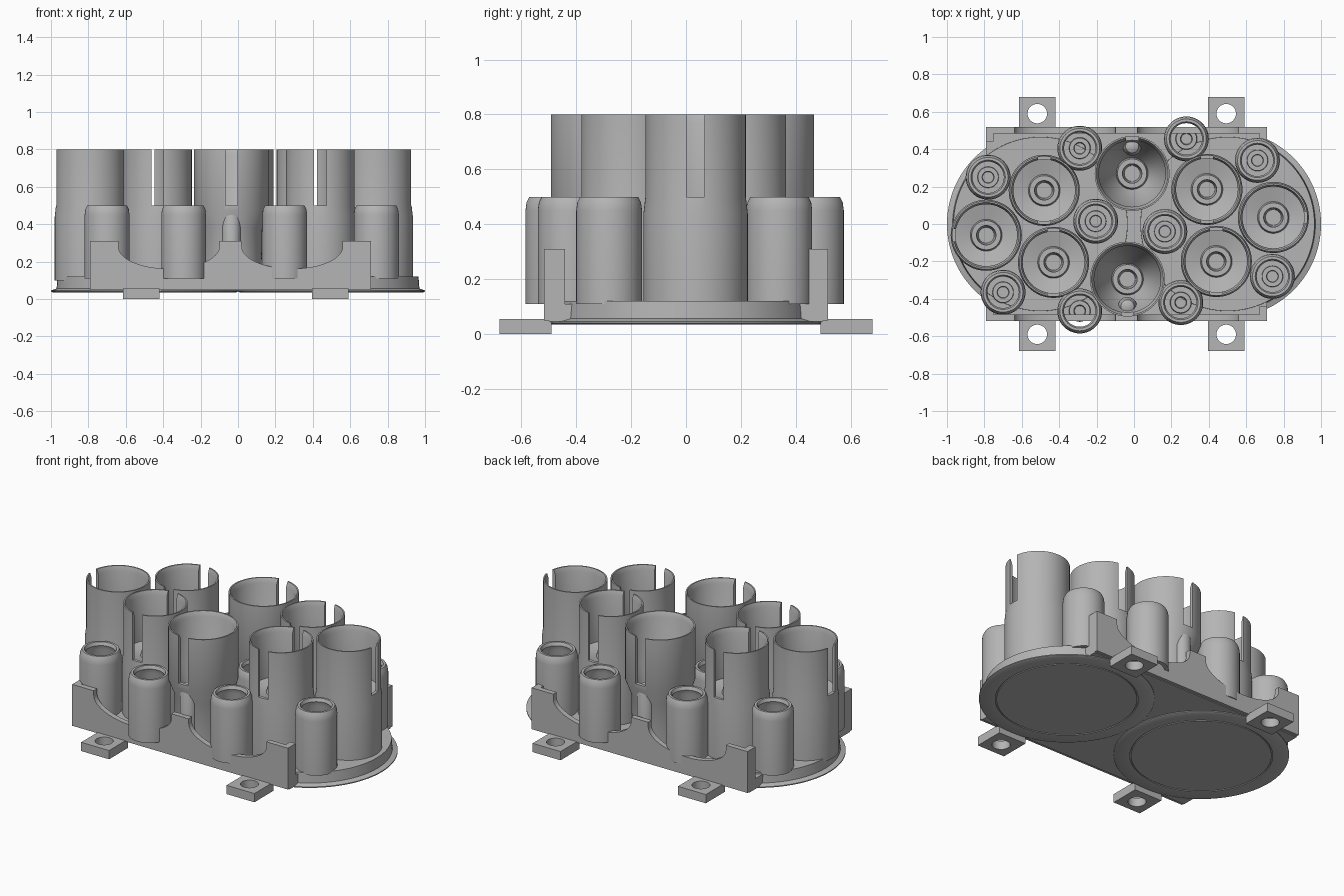
import bpy, bmesh, math
from mathutils import Vector, Matrix

cube = bpy.data.objects.get("Cube")
if cube:
    bpy.data.objects.remove(cube)

grey = bpy.data.materials.new("plain_grey")
grey.use_nodes = True
colour = (0.46, 0.46, 0.46, 1)
grey.diffuse_color = colour
grey.node_tree.nodes["Principled BSDF"].inputs["Base Color"].default_value = colour


def finish(name, bm, loc=(0, 0, 0)):
    bmesh.ops.remove_doubles(bm, verts=bm.verts, dist=1e-5)
    bmesh.ops.recalc_face_normals(bm, faces=bm.faces)
    mesh = bpy.data.meshes.new(name)
    bm.to_mesh(mesh)
    bm.free()
    ob = bpy.data.objects.new(name, mesh)
    ob.location = loc
    mesh.materials.append(grey)
    bpy.context.collection.objects.link(ob)
    return ob


def activate(ob):
    bpy.ops.object.select_all(action='DESELECT')
    ob.select_set(True)
    bpy.context.view_layer.objects.active = ob


def smooth(ob):
    activate(ob)
    bpy.ops.object.shade_smooth_by_angle(angle=math.radians(35))


def lathe(name, profile, loc, closed=False, steps=64):
    bm = bmesh.new()
    verts = [bm.verts.new((r, 0, z)) for r, z in profile]
    pairs = list(zip(verts, verts[1:] + verts[:1]))
    edges = [bm.edges.new(p) for p in (pairs if closed else pairs[:-1])]
    bmesh.ops.spin(bm, geom=verts + edges, cent=(0, 0, 0), axis=(0, 0, 1),
                   angle=math.tau, steps=steps)
    return finish(name, bm, loc)


def box(name, x0, x1, y0, y1, z0, z1):
    bm = bmesh.new()
    size = Matrix.Diagonal((x1 - x0, y1 - y0, z1 - z0, 1))
    centre = Vector((x0 + x1, y0 + y1, z0 + z1)) / 2
    bmesh.ops.create_cube(bm, size=1, matrix=Matrix.Translation(centre) @ size)
    return finish(name, bm)


def cut(ob, cutter):
    mod = ob.modifiers.new("cut", 'BOOLEAN')
    mod.operation, mod.solver, mod.object = 'DIFFERENCE', 'EXACT', cutter
    activate(ob)
    bpy.ops.object.modifier_apply(modifier=mod.name)
    bpy.data.objects.remove(cutter)


# Large sockets with slotted walls and a ringed floor
straight = [(0, .1), (.19, .1), (.19, .44), (.183, .5), (.183, .8), (.175, .8), (.165, .77),
            (.165, .49), (.085, .47), (.078, .5), (.052, .5), (.042, .35), (0, .35)]
funnel = [(0, .1), (.16, .1), (.165, .38), (.2, .47), (.2, .8), (.192, .8), (.178, .77),
          (.178, .5), (.085, .34), (.078, .37), (.052, .37), (.042, .2), (0, .2)]
sockets = [(-.79, -.06, straight, [180]), (.745, .035, straight, [0]),
           (-.48, .18, straight, [90, -90]), (.39, .185, straight, [90, -90]),
           (-.43, -.205, straight, [90, -90]), (.44, -.2, straight, [90, -90]),
           (-.01, .27, funnel, [90]), (-.035, -.295, funnel, [-90])]
for i, (x, y, profile, slots) in enumerate(sockets):
    ob = lathe(f"large_socket_{i + 1}", profile, (x, y, 0))
    for angle in slots:
        a = math.radians(angle)
        cutter = box("slot_cutter", .1, .26, -.033, .033, .5, .9)
        cutter.hide_render = True
        cutter.matrix_world = Matrix.Translation((x, y, 0)) @ Matrix.Rotation(a, 4, 'Z')
        cut(ob, cutter)
    smooth(ob)
    if profile is funnel:
        # Rounded key below the slot
        side = math.copysign(.145, y)
        smooth(lathe(f"socket_key_{i + 1}", [(0, .1), (.05, .1), (.05, .44), (.035, .48), (0, .5)],
                     (x, y + side, 0), steps=32))

# Small open sockets with a raised ring on the floor
small = [(.12, .11), (.12, .45), (.116, .48), (.106, .5), (.092, .5), (.084, .48),
         (.095, .45), (.095, .11)]
floor_ring = [(.058, .11), (.055, .14), (.032, .14), (.028, .11)]
places = [(-.78, .25), (-.29, .405), (.28, .455), (.66, .34), (-.205, .015),
          (.165, -.04), (-.70, -.365), (-.29, -.465), (.25, -.42), (.74, -.28)]
for i, (x, y) in enumerate(places):
    smooth(lathe(f"small_socket_{i + 1}", small, (x, y, 0), closed=True, steps=48))
    smooth(lathe(f"floor_ring_{i + 1}", floor_ring, (x, y, 0), closed=True, steps=32))

# Round bases with a flange and a fine groove underneath
base = [(0, .035), (.4, .035), (.4, .041), (.407, .041), (.407, .035), (.49, .035),
        (.5, .04), (.5, .046), (.47, .056), (.465, .12), (0, .12)]
for side, x in (("right", -.5), ("left", .5)):
    smooth(lathe(f"{side}_round_base", base, (x, 0, 0), steps=96))

# Middle plate
box("base_plate", -.79, .71, -.5, .5, .045, .11)

# Scalloped long walls, end blocks and mounting tabs
mid = -.04
outline = [(-.79, .05), (.71, .05), (.71, .31)]
for cx in (mid + .33, mid - .33):
    outline.append((cx + .27, .31))
    for k in range(25):
        t = math.pi * k / 24
        outline.append((cx + .27 * math.cos(t), .28 - .118 * math.sin(t)))
    outline.append((cx - .27, .31))
outline.append((-.79, .31))
for name, s in (("front", -1), ("back", 1)):
    bm = bmesh.new()
    face = bm.faces.new([bm.verts.new((x, s * .485, z)) for x, z in outline])
    ext = bmesh.ops.extrude_face_region(bm, geom=[face])
    moved = [v for v in ext["geom"] if isinstance(v, bmesh.types.BMVert)]
    bmesh.ops.translate(bm, verts=moved, vec=(0, s * .033, 0))
    smooth(finish(f"{name}_wall", bm))
    inner, outer = sorted((s * .44, s * .518))
    for side, x in (("right", -.79), ("left", .67)):
        box(f"{name}_{side}_end_block", x, x + .04, inner, outer, .05, .31)
    for side, x in (("right", -.517), ("left", .493)):
        near, far = sorted((s * .49, s * .68))
        tab = box(f"{name}_{side}_tab", x - .097, x + .097, near, far, 0, .055)
        hole = lathe("hole_cutter", [(0, -.1), (.052, -.1), (.052, .2), (0, .2)],
                     (x, s * .59, 0), steps=32)
        hole.hide_render = True
        bpy.context.view_layer.update()
        cut(tab, hole)
        smooth(tab)
